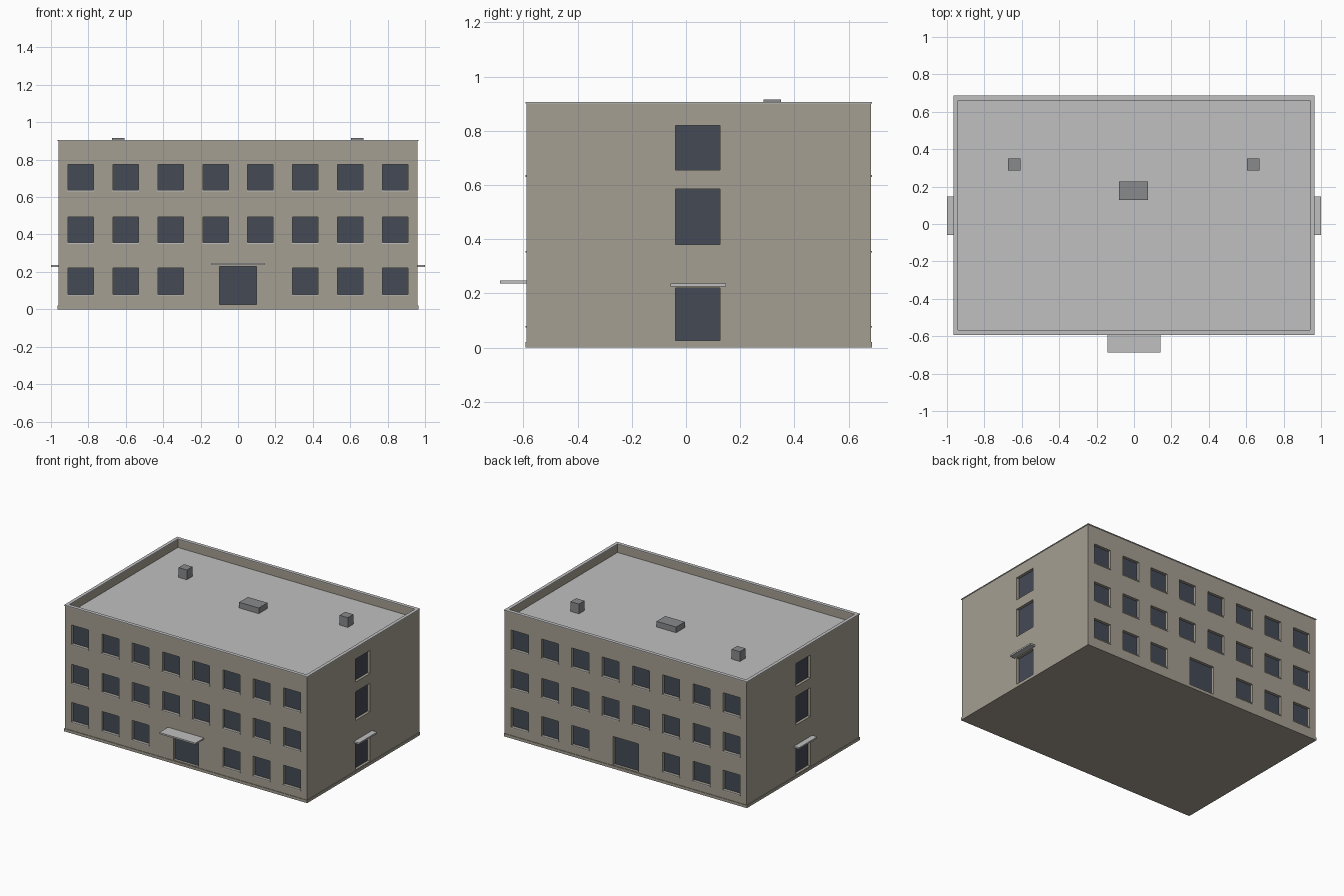
import bpy, bmesh
from mathutils import Vector

if "Cube" in bpy.data.objects:
    bpy.data.objects.remove(bpy.data.objects["Cube"])


def material(name, rgb):
    m = bpy.data.materials.new(name)
    m.diffuse_color = (*rgb, 1)
    m.use_nodes = True
    m.node_tree.nodes["Principled BSDF"].inputs["Base Color"].default_value = m.diffuse_color
    return m


WALL = material("beige wall", (0.376, 0.345, 0.283))
GLASS = material("dark glass", (0.058, 0.067, 0.091))
TRIM = material("light grey", (0.53, 0.53, 0.53))
METAL = material("vent grey", (0.25, 0.255, 0.265))

X, Y0, Y1 = 0.96, -0.589, 0.683      # outer wall planes
IX, IY0, IY1 = 0.94, -0.567, 0.661   # inner parapet planes
ROOF, TOP, DEPTH = 0.845, 0.90, 0.02


def finish(bm, name, mats):
    mesh = bpy.data.meshes.new(name)
    bm.to_mesh(mesh)
    bm.free()
    for m in mats:
        mesh.materials.append(m)
    obj = bpy.data.objects.new(name, mesh)
    bpy.context.collection.objects.link(obj)
    return obj


def box(name, lo, hi, mat):
    bm = bmesh.new()
    bmesh.ops.create_cube(bm, size=1)
    lo, hi = Vector(lo), Vector(hi)
    for v in bm.verts:
        v.co = Vector((lo[i] + (v.co[i] + 0.5) * (hi[i] - lo[i]) for i in range(3)))
    return finish(bm, name, [mat])


def quad(bm, pts, mi=0):
    bm.faces.new([bm.verts.new(p) for p in pts]).material_index = mi


def rect(x, y0, y1, z):
    return [Vector(p) for p in ((-x, y0, z), (x, y0, z), (x, y1, z), (-x, y1, z))]


def bridge(bm, a, b):
    for i in range(4):
        j = (i + 1) % 4
        quad(bm, [a[i], a[j], b[j], b[i]])


def wall(name, place, u_lo, u_hi, openings):
    """Wall with recessed glazing; place(u, depth, z) gives a world point."""
    bm = bmesh.new()
    us = sorted({u_lo, u_hi, *(o[0] for o in openings), *(o[1] for o in openings)})
    zs = sorted({0.0, TOP, *(o[2] for o in openings), *(o[3] for o in openings)})

    def outline(a, b, c, d, depth):
        return [place(a, depth, c), place(b, depth, c), place(b, depth, d), place(a, depth, d)]

    for a, b in zip(us, us[1:]):
        for c, d in zip(zs, zs[1:]):
            u, z = (a + b) / 2, (c + d) / 2
            if not any(o[0] < u < o[1] and o[2] < z < o[3] for o in openings):
                quad(bm, outline(a, b, c, d, 0))
    for o in openings:
        inner = outline(*o, DEPTH)
        bridge(bm, outline(*o, 0), inner)
        quad(bm, inner, 1)
    bmesh.ops.remove_doubles(bm, verts=bm.verts, dist=1e-5)
    finish(bm, name, [WALL, GLASS])


# Openings of the long facades: three rows of windows and a central door
columns = [-0.84 + 0.24 * i for i in range(8)]
rows = [(0.08, 0.22), (0.357, 0.493), (0.637, 0.775)]
windows = [(c - 0.068, c + 0.068, z0, z1)
           for r, (z0, z1) in enumerate(rows) for c in columns
           if r > 0 or abs(c) > 0.2]
facade = windows + [(-0.10, 0.10, 0.025, 0.228)]
# Openings of the short ends: door with two stair windows above
end_rows = [(0.025, 0.22), (0.38, 0.585), (0.655, 0.82)]
end_right = [(-0.038, 0.126, a, b) for a, b in end_rows]
end_left = [(-0.126, 0.038, a, b) for a, b in end_rows]

wall("front_wall", lambda u, d, z: Vector((u, Y0 + d, z)), -X, X, facade)
wall("back_wall", lambda u, d, z: Vector((-u, Y1 - d, z)), -X, X, facade)
wall("right_wall", lambda u, d, z: Vector((X - d, u, z)), Y0, Y1, end_right)
wall("left_wall", lambda u, d, z: Vector((-X + d, -u, z)), -Y1, -Y0, end_left)

# Window sills on both long sides
for side, y in (("front", Y0), ("back", Y1)):
    for i, (a, b, z0, _) in enumerate(windows):
        box(f"{side}_sill_{i}", (a - 0.003, y - 0.004, z0 - 0.007),
            (b + 0.003, y + 0.004, z0), TRIM)

# Underside
bm = bmesh.new()
quad(bm, rect(X, Y0, Y1, 0)[::-1])
finish(bm, "underside", [WALL])

# Inner parapet faces
bm = bmesh.new()
bridge(bm, rect(IX, IY0, IY1, TOP), rect(IX, IY0, IY1, ROOF))
finish(bm, "parapet_inside", [WALL])

# Flat roof
bm = bmesh.new()
quad(bm, rect(IX, IY0, IY1, ROOF))
finish(bm, "roof", [TRIM])


def ring(name, out, inn, z0, z1, mat):
    """Closed rectangular ring; out and inn are (x, y0, y1)."""
    bm = bmesh.new()
    loops = [rect(*out, z0), rect(*out, z1), rect(*inn, z1), rect(*inn, z0)]
    for i in range(4):
        bridge(bm, loops[i], loops[(i + 1) % 4])
    bmesh.ops.remove_doubles(bm, verts=bm.verts, dist=1e-5)
    bmesh.ops.recalc_face_normals(bm, faces=bm.faces)
    finish(bm, name, [mat])


# Parapet cap and base plinth
ring("parapet_cap", (X + 0.004, Y0 - 0.004, Y1 + 0.004), (IX, IY0, IY1), TOP, 0.906, TRIM)
ring("plinth", (X + 0.004, Y0 - 0.004, Y1 + 0.004), (X - 0.005, Y0 + 0.005, Y1 - 0.005),
     0, 0.02, WALL)

# Canopies above the front and end doors
box("front_canopy", (-0.143, -0.687, 0.236), (0.143, Y0, 0.247), TRIM)
for side, s in (("right", 1), ("left", -1)):
    xs = sorted((s * X, s * 1.0))
    box(f"{side}_canopy", (xs[0], -0.058, 0.226), (xs[1], 0.148, 0.237), TRIM)

# Rooftop equipment
for side, x in (("left", -0.64), ("right", 0.637)):
    box(f"{side}_roof_vent", (x - 0.033, 0.287, ROOF), (x + 0.033, 0.35, 0.915), METAL)
box("roof_hatch", (-0.08, 0.128, ROOF), (0.075, 0.226, 0.886), METAL)
